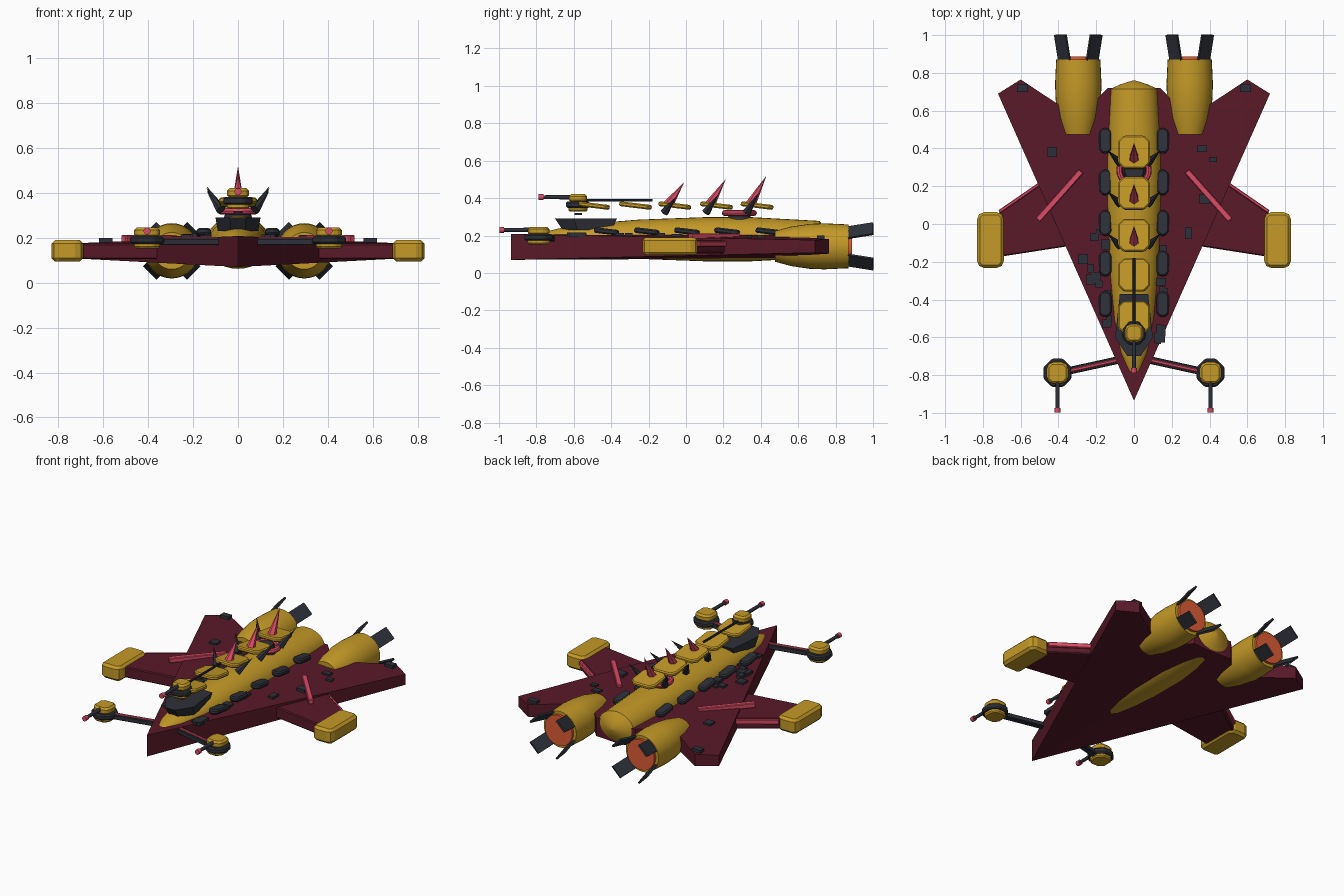
import bpy, bmesh, math, random
from mathutils import Vector, Matrix

if "Cube" in bpy.data.objects:
    bpy.data.objects.remove(bpy.data.objects["Cube"])

def mat(name, c):
    m = bpy.data.materials.new(name)
    m.diffuse_color = (*c, 1)
    m.use_nodes = True
    m.node_tree.nodes["Principled BSDF"].inputs["Base Color"].default_value = m.diffuse_color
    return m

GOLD = mat("gold", (0.55, 0.32, 0.02))
RED = mat("maroon", (0.10, 0.010, 0.022))
DARK = mat("dark", (0.027, 0.030, 0.040))
PINK = mat("pink", (0.72, 0.07, 0.13))
GLOW = mat("orange", (0.72, 0.11, 0.035))

def finish(name, bm, m, bevel=0, smooth=False):
    bmesh.ops.recalc_face_normals(bm, faces=bm.faces)
    me = bpy.data.meshes.new(name)
    bm.to_mesh(me)
    bm.free()
    me.materials.append(m)
    o = bpy.data.objects.new(name, me)
    bpy.context.collection.objects.link(o)
    if bevel:
        b = o.modifiers.new("bevel", 'BEVEL')
        b.width, b.segments, b.limit_method = bevel, 1, 'ANGLE'
    if smooth:
        bpy.context.view_layer.objects.active = o
        o.select_set(True)
        bpy.ops.object.shade_smooth_by_angle(angle=math.radians(40))
        o.select_set(False)
    return o

def box(name, loc, size, m, bevel=0, rot=None):
    bm = bmesh.new()
    R = rot if rot else Matrix.Identity(4)
    bmesh.ops.create_cube(bm, size=1, matrix=Matrix.Translation(loc) @ R @ Matrix.Diagonal((*size, 1)))
    return finish(name, bm, m, bevel)

def cone(name, a, b, r1, r2, m, n=12):
    """Cone or cylinder running from a to b."""
    a, b = Vector(a), Vector(b)
    d = b - a
    bm = bmesh.new()
    M = Matrix.Translation((a + b) / 2) @ d.to_track_quat('Z', 'Y').to_matrix().to_4x4()
    bmesh.ops.create_cone(bm, cap_ends=True, segments=n, radius1=r1, radius2=r2, depth=d.length, matrix=M)
    return finish(name, bm, m, smooth=n > 6)

def bar(name, a, b, w, h, m):
    """Square beam running from a to b."""
    a, b = Vector(a), Vector(b)
    d = b - a
    return box(name, (a + b) / 2, (w, d.length, h), m, 0.004, Matrix.Rotation(math.atan2(-d.x, d.y), 4, 'Z'))

def prism(name, low, high, m, bevel=0):
    """Solid between two matching outlines."""
    bm = bmesh.new()
    lo, hi = [bm.verts.new(p) for p in low], [bm.verts.new(p) for p in high]
    n = len(lo)
    bm.faces.new(lo)
    bm.faces.new(hi)
    for i in range(n):
        bm.faces.new((lo[i], lo[(i + 1) % n], hi[(i + 1) % n], hi[i]))
    return finish(name, bm, m, bevel)

def slab(name, loc, w, l, h, c, m, bevel=0.008, tilt=0):
    """Plate with clipped corners."""
    x, y = w / 2, l / 2
    pts = [(x, y - c), (x - c, y), (c - x, y), (-x, y - c), (-x, c - y), (c - x, -y), (x - c, -y), (x, c - y)]
    M = Matrix.Translation(loc) @ Matrix.Rotation(tilt, 4, 'X')
    return prism(name, [M @ Vector((*p, -h / 2)) for p in pts], [M @ Vector((*p, h / 2)) for p in pts], m, bevel)

def loft(name, secs, m, n=32):
    """Ellipse sections along y: (y, x, z, rx, rz)."""
    bm = bmesh.new()
    rings = [[bm.verts.new((x + rx * math.cos(2 * math.pi * i / n), y, z + rz * math.sin(2 * math.pi * i / n)))
              for i in range(n)] for y, x, z, rx, rz in secs]
    for a, b in zip(rings, rings[1:]):
        for i in range(n):
            j = (i + 1) % n
            bm.faces.new((a[i], a[j], b[j], b[i]))
    bm.faces.new(rings[0])
    bm.faces.new(rings[-1])
    return finish(name, bm, m, smooth=True)

def turret(name, x, y, z, s):
    """Dark ring, gold housing above and below, single barrel."""
    slab(name + "_ring", (x, y, z), 0.15 * s, 0.15 * s, 0.035, 0.045 * s, DARK)
    slab(name + "_base", (x, y, z - 0.02), 0.115 * s, 0.12 * s, 0.035, 0.03 * s, GOLD)
    slab(name + "_house", (x, y, z + 0.034), 0.115 * s, 0.115 * s, 0.045, 0.025 * s, GOLD, 0.012)
    cone(name + "_barrel", (x, y - 0.04 * s, z + 0.04), (x, y - 0.19, z + 0.04), 0.012, 0.01, DARK)
    cone(name + "_muzzle", (x, y - 0.185, z + 0.04), (x, y - 0.21, z + 0.04), 0.016, 0.016, PINK)

# delta hull, thinner toward the wing tips, split down the centreline
def hull_half(s):
    out = [(0, -0.935), (0.72, 0.69), (0.6, 0.765), (0.29, 0.56), (0.14, 0.72), (0, 0.72)]
    def top(x): return 0.208 - 0.045 * x
    def bot(x, y): return 0.07 + 0.03 * x / 0.72 + 0.008 * (y > 0)
    prism("hull", [(s * x, y, bot(x, y)) for x, y in out], [(s * x, y, top(x)) for x, y in out], RED)

# spine fuselage
loft("spine", [(-0.815, 0, 0.185, 0.012, 0.01), (-0.77, 0, 0.185, 0.04, 0.03), (-0.68, 0, 0.183, 0.075, 0.055),
               (-0.5, 0, 0.18, 0.108, 0.085), (-0.25, 0, 0.18, 0.13, 0.105), (0.1, 0, 0.18, 0.142, 0.118),
               (0.35, 0, 0.18, 0.142, 0.118), (0.715, 0, 0.18, 0.125, 0.098), (0.74, 0, 0.18, 0.07, 0.055),
               (0.76, 0, 0.18, 0.006, 0.006)], GOLD)

# raised armour plates with spikes
for i, y in enumerate((0.38, 0.163, -0.06, -0.27, -0.495)):
    slab("spine_plate", (0, y, 0.36), 0.168, 0.175, 0.026, 0.03, GOLD, 0.007, -0.12)
    if i < 3:
        h = 0.52 - 0.018 * i
        cone("dorsal_spike", (0, y - 0.035, 0.365), (0, y + 0.05, h), 0.028, 0, PINK, 6)
        for s in (-1, 1):
            cone("side_spike", (s * 0.075, y - 0.055, 0.325), (s * 0.14, y + 0.01, 0.43 - 0.01 * i), 0.024, 0, DARK, 6)

# sensor dome and its ring
cone("dome", (0, 0.285, 0.28), (0, 0.285, 0.335), 0.065, 0.05, DARK, 20)
bm = bmesh.new()
n, k = 28, 8
vs = [[bm.verts.new(((0.078 + 0.016 * math.cos(v)) * math.cos(u), 0.285 + (0.078 + 0.016 * math.cos(v)) * math.sin(u),
                     0.32 + 0.016 * math.sin(v))) for v in (2 * math.pi * j / k for j in range(k))]
      for u in (2 * math.pi * i / n for i in range(n))]
for i in range(n):
    for j in range(k):
        a, b = vs[i], vs[(i + 1) % n]
        bm.faces.new((a[j], b[j], b[(j + 1) % k], a[(j + 1) % k]))
finish("dome_ring", bm, PINK, smooth=True)

# canopy, top turret and antenna rod
half = [(0.035, -0.7), (0.1, -0.6), (0.075, -0.37)]
outline = half + [(-x, y) for x, y in reversed(half)]
prism("canopy", [(x * 0.9, y * 0.8 - 0.1, 0.23) for x, y in outline], [(x, y, 0.29) for x, y in outline], DARK)
cone("turret_stub", (0, -0.575, 0.31), (0, -0.575, 0.32), 0.02, 0.02, DARK)
turret("top_turret", 0, -0.578, 0.365, 0.85)
cone("antenna_rod", (0, -0.54, 0.388), (0, -0.18, 0.388), 0.007, 0.007, DARK, 8)

random.seed(4)
for s in (-1, 1):
    hull_half(s)
    # stub wing, edge strip and tip pod
    wing = [(0.3, -0.11), (0.72, -0.175), (0.72, 0.055), (0.44, 0.25), (0.3, 0.25)]
    prism("stub_wing", [(s * x, y, 0.105) for x, y in wing], [(s * x, y, 0.175) for x, y in wing], RED, 0.006)
    bar("wing_strip", (s * 0.47, 0.225, 0.155), (s * 0.71, 0.06, 0.155), 0.03, 0.03, PINK)
    slab("wing_pod", (s * 0.76, -0.085, 0.142), 0.142, 0.295, 0.095, 0.022, GOLD, 0.016)
    bar("deck_strip", (s * 0.28, 0.28, 0.196), (s * 0.51, 0.02, 0.196), 0.032, 0.032, PINK)

    # outrigger guns
    bar("outrigger_boom", (s * 0.06, -0.715, 0.182), (s * 0.38, -0.785, 0.182), 0.04, 0.03, DARK)
    bar("boom_stripe", (s * 0.09, -0.722, 0.197), (s * 0.345, -0.778, 0.197), 0.018, 0.012, PINK)
    turret("outrigger_turret", s * 0.405, -0.788, 0.19, 1)

    # engine nacelle, glow and exhaust petals
    ex, ez = s * 0.295, 0.142
    loft("engine", [(y, ex, ez, r, r) for y, r in
                    ((0.475, 0.082), (0.56, 0.105), (0.66, 0.12), (0.74, 0.123), (0.87, 0.117))], GOLD)
    cone("engine_glow", (ex, 0.86, ez), (ex, 0.887, ez), 0.098, 0.098, GLOW, 32)
    for q in range(4):
        R = Matrix.Rotation(math.pi / 4 + q * math.pi / 2, 4, 'Y')
        c = Vector((ex, 0.93, ez)) + R @ Vector((0, 0, 0.118))
        box("exhaust_petal", c, (0.085, 0.145, 0.012), DARK, 0, R @ Matrix.Rotation(0.22, 4, 'X'))

    # dark side blisters along the spine
    for y in (0.44, 0.22, 0.005, -0.21, -0.425):
        slab("side_blister", (s * 0.152, y, 0.222), 0.065, 0.135, 0.03, 0.02, DARK, 0.008, -0.12)

    # small deck boxes
    for i in range(14):
        y = random.uniform(-0.62, 0.46)
        x = random.uniform(0.13, 0.13 + 0.85 * max(0.02, (y + 0.935) * 0.44 - 0.15))
        box("deck_box", (s * x, y, 0.21 - 0.045 * x),
            (random.uniform(0.02, 0.06), random.uniform(0.025, 0.06), random.uniform(0.015, 0.035)), DARK)
    box("tip_box", (s * 0.59, 0.72, 0.185), (0.06, 0.04, 0.03), DARK)
